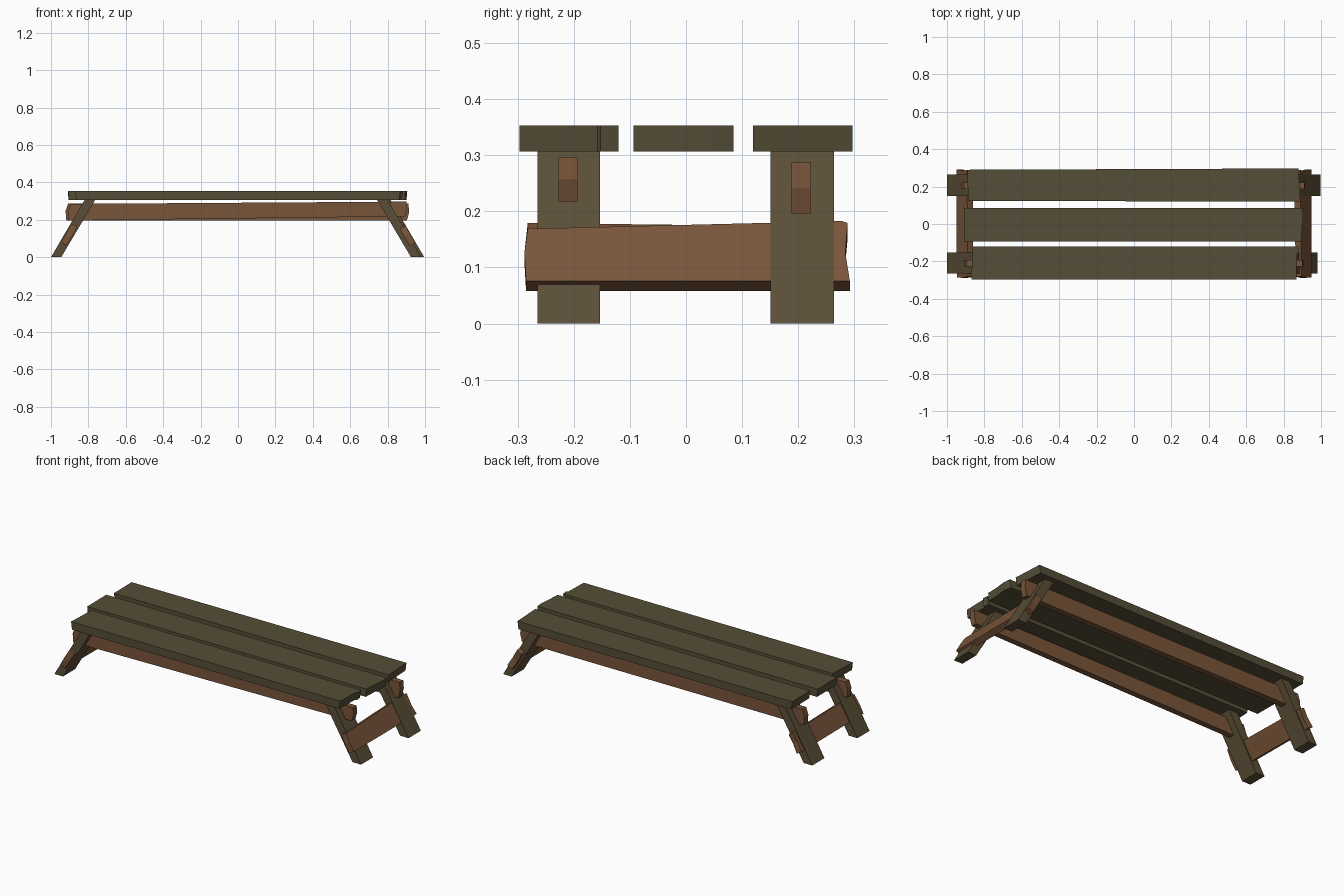
import bpy, bmesh, math
from mathutils import Matrix, Vector

if "Cube" in bpy.data.objects:
    bpy.data.objects.remove(bpy.data.objects["Cube"])


def material(name, rgb):
    m = bpy.data.materials.new(name)
    m.diffuse_color = (*rgb, 1)
    m.use_nodes = True
    m.node_tree.nodes["Principled BSDF"].inputs["Base Color"].default_value = m.diffuse_color
    return m


olive = material("olive_wood", (0.09, 0.075, 0.038))
brown = material("brown_wood", (0.19, 0.090, 0.042))
tan = material("leg_wood", (0.105, 0.076, 0.038))


def prism(name, bottom, top, mat):
    """Solid between two matching loops of points."""
    bm = bmesh.new()
    a = [bm.verts.new(p) for p in bottom]
    b = [bm.verts.new(p) for p in top]
    bm.faces.new(a[::-1])
    bm.faces.new(b)
    for i in range(len(a)):
        j = (i + 1) % len(a)
        bm.faces.new((a[i], a[j], b[j], b[i]))
    bmesh.ops.recalc_face_normals(bm, faces=bm.faces)
    me = bpy.data.meshes.new(name)
    bm.to_mesh(me)
    bm.free()
    me.materials.append(mat)
    ob = bpy.data.objects.new(name, me)
    bpy.context.collection.objects.link(ob)
    return ob


def plank(name, outline, inset):
    """Seat plank with rough ends, the underside a little shorter."""
    low = [(x - math.copysign(inset, x), y, 0.307) for x, y in outline]
    prism(name, low, [(x, y, 0.353) for x, y in outline], olive)


# seat planks
plank("front_plank", [(-0.870, -0.297), (0.868, -0.297), (0.872, -0.158),
                      (0.882, -0.152), (0.878, -0.120), (-0.862, -0.120)], 0.006)
plank("middle_plank", [(-0.908, -0.094), (0.895, -0.094), (0.898, -0.025),
                       (0.905, 0.045), (0.900, 0.085), (-0.910, 0.085)], 0.004)
plank("back_plank", [(-0.888, 0.124), (0.890, 0.119), (0.880, 0.297),
                     (-0.890, 0.290)], -0.006)

# splayed legs, cut level at the floor and under the seat
for side, sx in (("left", -1), ("right", 1)):
    for row, y0, y1 in (("front", -0.265, -0.153), ("back", 0.151, 0.264)):
        foot = 0.98 if (side, row) == ("right", "front") else 0.996
        if side == "left":
            foot = 1.0
        section = [(foot, 0), (foot - 0.055, 0),
                   (foot - 0.237, 0.307), (foot - 0.180, 0.307)]
        prism(f"{side}_{row}_leg", [(sx * x, y0, z) for x, z in section],
              [(sx * x, y1, z) for x, z in section], tan)

# long rails through the legs, slightly out of level: x, low z, high z at each end
rails = (("front_rail", -0.227, -0.193, (-0.905, 0.196, 0.285), (0.905, 0.218, 0.297)),
         ("back_rail", 0.188, 0.223, (-0.918, 0.197, 0.288), (0.915, 0.196, 0.288)))
for name, y0, y1, (xa, la, ha), (xb, lb, hb) in rails:
    loop = [(xa, la), (xb - 0.012, lb), (xb, (lb + hb) / 2), (xb - 0.004, hb),
            (xa + 0.01, ha), (xa - 0.004, ha - 0.04)]
    prism(name, [(x, y0, z) for x, z in loop], [(x, y1, z) for x, z in loop], brown)

# cross boards tilted with the legs, rough ends
for side, sx, skew in (("left", -1, -0.006), ("right", 1, 0.006)):
    outline = [(-0.285, -0.056 - skew * 0.3), (0.292, -0.058), (0.284, 0.0),
               (0.288, 0.056 + skew), (0.278, 0.060 + skew),
               (-0.282, 0.056 - skew), (-0.288, 0.0)]
    frame = (Matrix.Translation(Vector((sx * 0.905, 0, 0.117)))
             @ Matrix.Rotation(math.radians(-30.4 * sx), 4, 'Y'))
    prism(f"{side}_cross_board",
          [frame @ Vector((-0.0175, y, z)) for y, z in outline],
          [frame @ Vector((0.0175, y, z)) for y, z in outline], brown)
